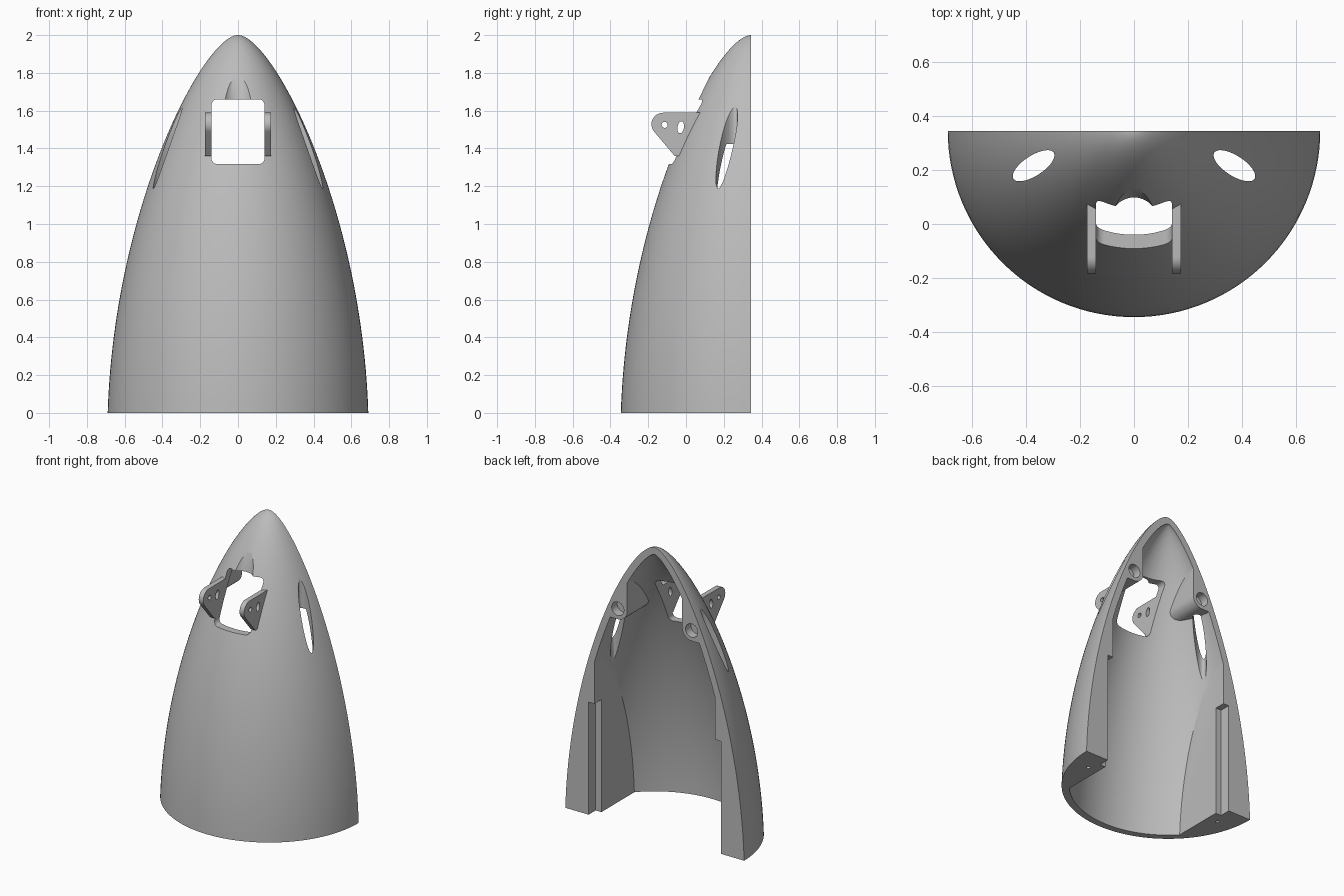
import bpy, bmesh, math
from mathutils import Vector, Matrix
from mathutils.geometry import interpolate_bezier

if "Cube" in bpy.data.objects:
    bpy.data.objects.remove(bpy.data.objects["Cube"])

BACK = 0.345     # cut plane and axis of the nose shape
WALL = 0.048
BLOCK = 0.466    # inner face of the side blocks

grey = bpy.data.materials.new("plain grey")
grey.use_nodes = True
colour = (0.5, 0.5, 0.5, 1)
grey.diffuse_color = colour
grey.node_tree.nodes["Principled BSDF"].inputs["Base Color"].default_value = colour


def finish(bm, name):
    bmesh.ops.recalc_face_normals(bm, faces=bm.faces)
    mesh = bpy.data.meshes.new(name)
    bm.to_mesh(mesh)
    bm.free()
    mesh.materials.append(grey)
    obj = bpy.data.objects.new(name, mesh)
    bpy.context.collection.objects.link(obj)
    return obj


def prism(name, points, axis, start, end):
    """Extrude a 2D outline along an axis."""
    place = {"x": lambda u, v: (start, u, v),
             "y": lambda u, v: (u, start, v),
             "z": lambda u, v: (u, v, start)}[axis]
    bm = bmesh.new()
    face = bm.faces.new([bm.verts.new(place(u, v)) for u, v in points])
    new = bmesh.ops.extrude_face_region(bm, geom=[face])["geom"]
    move = Vector([(end - start) * (axis == a) for a in "xyz"])
    bmesh.ops.translate(bm, verts=[g for g in new if isinstance(g, bmesh.types.BMVert)], vec=move)
    return finish(bm, name)


def rect(u0, u1, v0, v1):
    return [(u0, v0), (u1, v0), (u1, v1), (u0, v1)]


def arc(u, v, r, a0, a1, n=12):
    angles = [math.radians(a0 + (a1 - a0) * i / n) for i in range(n + 1)]
    return [(u + r * math.cos(a), v + r * math.sin(a)) for a in angles]


def oval(u, v, a, b, turn, n=40):
    c, s = math.cos(turn), math.sin(turn)
    ring = [(a * math.cos(i * math.tau / n), b * math.sin(i * math.tau / n)) for i in range(n)]
    return [(u + p * c - q * s, v + p * s + q * c) for p, q in ring]


def revolve(name, profile):
    bm = bmesh.new()
    verts = [bm.verts.new((r, BACK, z)) for r, z in profile]
    edges = [bm.edges.new(pair) for pair in zip(verts, verts[1:])]
    bmesh.ops.spin(bm, geom=verts + edges, cent=(0, BACK, 0), axis=(0, 0, 1),
                   angle=math.tau, steps=128)
    bmesh.ops.remove_doubles(bm, verts=bm.verts, dist=1e-5)
    return finish(bm, name)


def boolean(obj, cutter, operation="DIFFERENCE"):
    mod = obj.modifiers.new("cut", "BOOLEAN")
    mod.operation, mod.solver, mod.object = operation, "EXACT", cutter
    bpy.context.view_layer.objects.active = obj
    bpy.ops.object.modifier_apply(modifier=mod.name)
    bpy.data.objects.remove(cutter)


def mirrored(points, side):
    return [(u * side, v) for u, v in points]


# Nose outline and its inward offset
curve = [p.to_2d() for p in interpolate_bezier(
    Vector((0.69, 0, 0)), Vector((0.655, 1.1, 0)), Vector((0.18, 2, 0)), Vector((0, 2, 0)), 56)]
inner = []
for i, p in enumerate(curve):
    t = (curve[min(i + 1, len(curve) - 1)] - curve[max(i - 1, 0)]).normalized()
    inner.append((max(p.x - t.y * WALL, 0.001), p.y + t.x * WALL))
inner[-1] = (0, 2 - WALL)
shell = revolve("nose_shell", [(0, 0)] + [tuple(p) for p in curve])

# Cavity, narrowed by the side blocks and the screw bosses
cavity = revolve("cavity", [(0, -0.1), (inner[0][0], -0.1)] + inner)
boolean(cavity, prism("limit", rect(-BLOCK, BLOCK, -1, 2), "y", -1, 1.5), "INTERSECT")
boss = [(0.212, 2.2)] + arc(0.285, 1.497, 0.073, 180, 270) + [(0.9, 1.424), (0.9, 2.2)]
for side in (1, -1):
    boolean(cavity, prism("boss", mirrored(boss, side), "y", -1, 1.5))
boolean(shell, cavity)

# Flat back
boolean(shell, prism("back_cut", rect(-1, 1, -1, 3), "y", BACK, 2))

# Front window with rounded corners
w, low, high, r = 0.14, 1.317, 1.66, 0.03
window = (arc(w - r, high - r, r, 0, 90, 6) + arc(r - w, high - r, r, 90, 180, 6)
          + arc(r - w, low + r, r, 180, 270, 6) + arc(w - r, low + r, r, 270, 360, 6))
boolean(shell, prism("window_cut", window, "y", -1, 0.2))

# Scooped groove above the window
scoop = prism("scoop_cut", oval(0, 0, 0.09, 0.09, 0), "z", -0.1, 0.4)
scoop.data.transform(Matrix.Translation((0, 0.006, 1.66)) @ Matrix.Rotation(-0.23, 4, "X"))
boolean(shell, scoop)

for side in (1, -1):
    # Oval vents, drilled straight down
    vent = mirrored(oval(0.372, 0.216, 0.089, 0.037, math.radians(-33)), side)
    boolean(shell, prism("vent_cut", vent, "z", 1.0, 1.95))
    # Screw holes in the bosses
    hole = oval(0.285 * side, 1.497, 0.047, 0.047, 0)
    boolean(shell, prism("screw_cut", hole, "y", BACK - 0.06, 0.5))
    # Alignment notches and pilot holes in the side blocks
    notch = mirrored(rect(0.4, 0.51, -0.1, 0.785), side)
    boolean(shell, prism("notch_cut", notch, "y", BACK - 0.077, 0.5))
    pilot = oval(0.545 * side, 0.19, 0.013, 0.013, 0, 16)
    boolean(shell, prism("pilot_cut", pilot, "z", -0.1, 0.1))

# Hinge lugs beside the window
parts = [shell]
outline = (arc(-0.122, 1.528, 0.061, 90, 222)
           + [(-0.06, 1.36), (-0.02, 1.36), (0.09, 1.59)])
for side, label in ((1, "left"), (-1, "right")):
    lug = prism(label + "_lug", outline, "x", 0.14 * side, 0.175 * side)
    for ring in (oval(-0.113, 1.525, 0.016, 0.016, 0, 24),
                 oval(-0.028, 1.512, 0.032, 0.017, math.radians(80), 24)):
        boolean(lug, prism("lug_cut", ring, "x", 0.1 * side, 0.3 * side))
    parts.append(lug)

# Smooth curved faces, keep edges crisp
bpy.ops.object.select_all(action="DESELECT")
for obj in parts:
    obj.select_set(True)
bpy.context.view_layer.objects.active = shell
bpy.ops.object.shade_smooth_by_angle(angle=math.radians(30))
